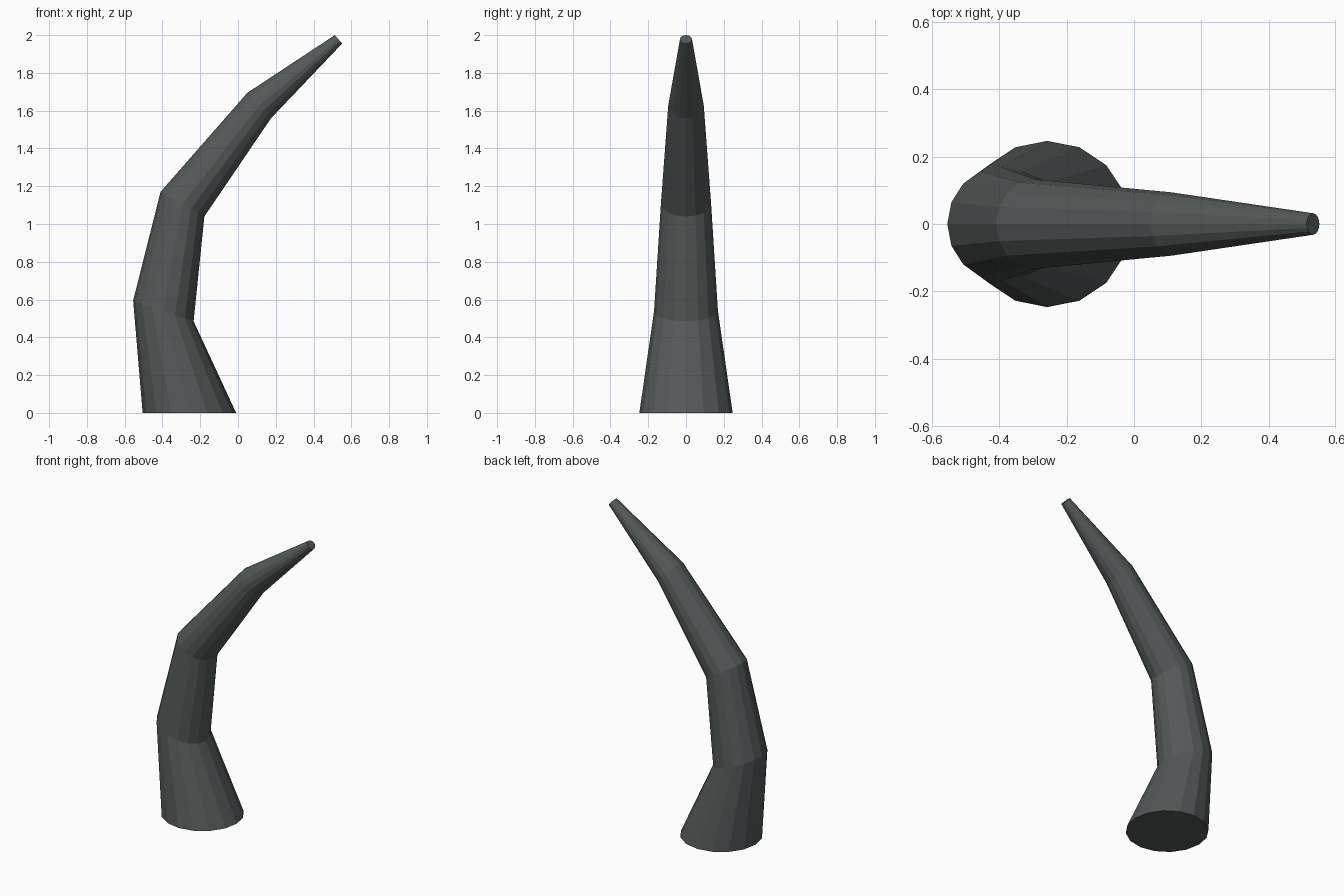
import bpy, bmesh
from math import cos, sin, pi
from mathutils import Vector

if "Cube" in bpy.data.objects:
    bpy.data.objects.remove(bpy.data.objects["Cube"])

SIDES = 16
# Cross-sections: outer (x, z), inner (x, z), half width in y
RINGS = [
    ((-0.505, 0.0), (-0.010, 0.0), 0.247),
    ((-0.555, 0.595), (-0.235, 0.485), 0.169),
    ((-0.410, 1.170), (-0.178, 1.040), 0.133),
    ((0.050, 1.695), (0.175, 1.560), 0.094),
    ((0.513, 2.0), (0.551, 1.955), 0.032),
]


def add_ring(bm, outer, inner, width):
    a, b = Vector((outer[0], 0, outer[1])), Vector((inner[0], 0, inner[1]))
    centre, half = (a + b) / 2, (b - a) / 2
    return [bm.verts.new(centre + half * cos(2 * pi * i / SIDES)
                         + Vector((0, width * sin(2 * pi * i / SIDES), 0)))
            for i in range(SIDES)]


# Curved tapering horn, skinned ring to ring with flat faces
bm = bmesh.new()
rings = [add_ring(bm, *r) for r in RINGS]
for low, high in zip(rings, rings[1:]):
    for i in range(SIDES):
        j = (i + 1) % SIDES
        bm.faces.new((low[i], low[j], high[j], high[i]))

# End caps
bm.faces.new(rings[0][::-1])
bm.faces.new(rings[-1])
bmesh.ops.recalc_face_normals(bm, faces=bm.faces)

mesh = bpy.data.meshes.new("horn")
bm.to_mesh(mesh)
bm.free()
horn = bpy.data.objects.new("horn", mesh)
bpy.context.collection.objects.link(horn)

# Dark grey-green surface
mat = bpy.data.materials.new("dark_horn")
mat.diffuse_color = (0.085, 0.1, 0.098, 1)
mat.use_nodes = True
mat.node_tree.nodes["Principled BSDF"].inputs["Base Color"].default_value = mat.diffuse_color
mesh.materials.append(mat)
